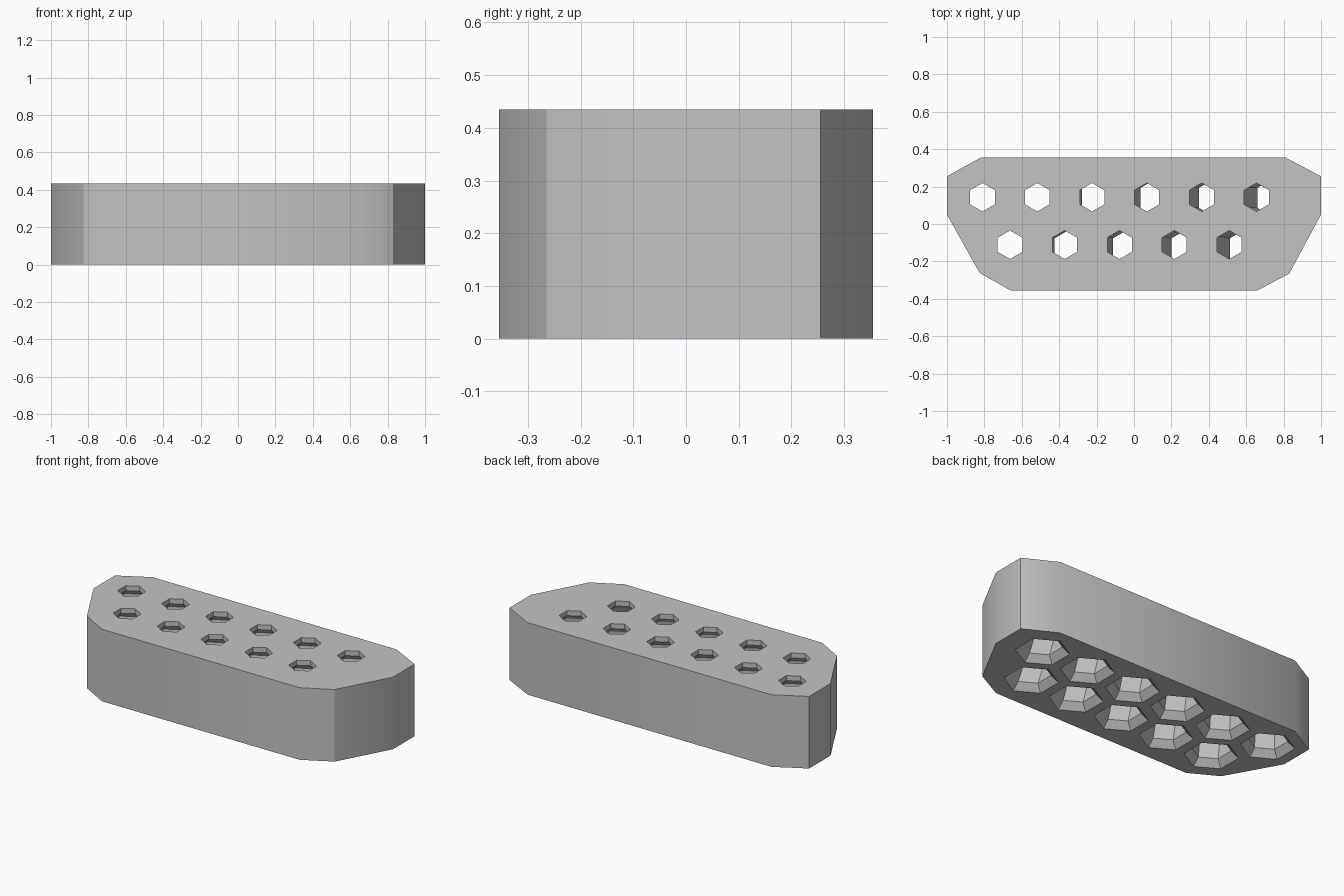
import bpy
import bmesh
from math import cos, sin, radians

cube = bpy.data.objects.get("Cube")
if cube:
    bpy.data.objects.remove(cube, do_unlink=True)

HEIGHT = 0.435
PITCH_TOP, PITCH_BOTTOM = 0.293, 0.3125

grey = bpy.data.materials.new("light_grey")
grey.use_nodes = True
grey.diffuse_color = (0.55, 0.55, 0.55, 1)
grey.node_tree.nodes["Principled BSDF"].inputs["Base Color"].default_value = (0.55, 0.55, 0.55, 1)


def make_object(name, bm):
    bmesh.ops.recalc_face_normals(bm, faces=bm.faces)
    mesh = bpy.data.meshes.new(name)
    bm.to_mesh(mesh)
    bm.free()
    mesh.materials.append(grey)
    obj = bpy.data.objects.new(name, mesh)
    bpy.context.collection.objects.link(obj)
    return obj


def loft(bm, rings):
    """Skin a stack of equal-sized rings and cap both ends."""
    rows = [[bm.verts.new(p) for p in ring] for ring in rings]
    for low, high in zip(rows, rows[1:]):
        for i in range(len(low)):
            j = (i + 1) % len(low)
            bm.faces.new((low[i], low[j], high[j], high[i]))
    bm.faces.new(rows[0])
    bm.faces.new(rows[-1])


def hexagon(x, y, z, r):
    return [(x + r * sin(radians(60 * k)), y + r * cos(radians(60 * k)), z) for k in range(6)]


# Block: chamfered outline raised to full height
outline = [(-1, 0.255), (-0.82, 0.355), (0.81, 0.355), (1, 0.255), (1, 0.05),
           (0.83, -0.265), (0.66, -0.355), (-0.66, -0.355), (-0.825, -0.262), (-1, 0.05)]
bm = bmesh.new()
loft(bm, [[(x, y, z) for x, y in outline] for z in (0, HEIGHT)])
block = make_object("holder_block", bm)

# Sockets: hexagonal, flared at the mouth below, necked at the top, fanning out
rows = [(6, -0.81, 0.143, -0.81, 0.14), (5, -0.663, -0.111, -0.645, -0.13)]
bm = bmesh.new()
for count, top_x, top_y, low_x, low_y in rows:
    for i in range(count):
        top = (top_x + i * PITCH_TOP, top_y)
        low = (low_x + i * PITCH_BOTTOM, low_y)
        loft(bm, [hexagon(*low, -0.01, 0.157),
                  hexagon(*low, 0.04, 0.107),
                  hexagon(*top, HEIGHT - 0.06, 0.107),
                  hexagon(*top, HEIGHT - 0.03, 0.076),
                  hexagon(*top, HEIGHT + 0.05, 0.076)])
cutter = make_object("socket_cutter", bm)
cutter.hide_render = True

# Cut the sockets through the block
cut = block.modifiers.new("sockets", 'BOOLEAN')
cut.operation = 'DIFFERENCE'
cut.solver = 'EXACT'
cut.object = cutter
bpy.context.view_layer.objects.active = block
block.select_set(True)
bpy.ops.object.modifier_apply(modifier=cut.name)
bpy.data.objects.remove(cutter, do_unlink=True)
bpy.ops.object.shade_smooth_by_angle(angle=radians(31))
